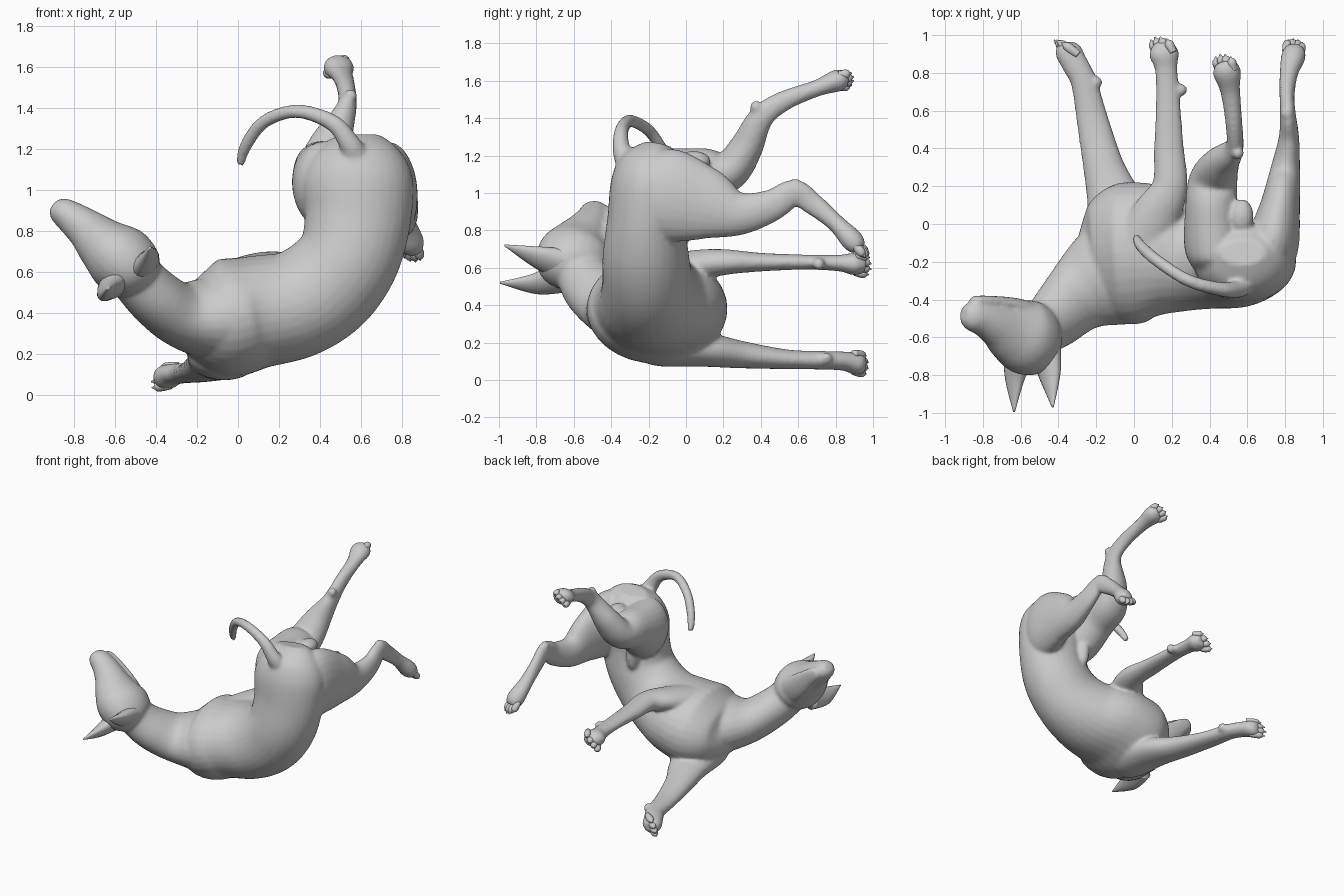
import bpy, bmesh, math
from mathutils import Vector

X, Y, Z = Vector((1, 0, 0)), Vector((0, 1, 0)), Vector((0, 0, 1))


def catmull(rows, steps=6):
    """Smoothly resample rows of numbers."""
    out, n = [], len(rows)
    for i in range(n - 1):
        p0, p1, p2, p3 = rows[max(i - 1, 0)], rows[i], rows[i + 1], rows[min(i + 2, n - 1)]
        for s in range(steps):
            t = s / steps
            out.append([0.5 * (2 * b + (c - a) * t + (2 * a - 5 * b + 4 * c - d) * t * t
                               + (3 * b - a - 3 * c + d) * t ** 3)
                        for a, b, c, d in zip(p0, p1, p2, p3)])
    return out + [list(rows[-1])]


def loft(bm, rows, hint, sides=24):
    """Loft ellipses: x, y, z, radius along hint, radius across it."""
    rows = catmull(rows)
    pts = [Vector(r[:3]) for r in rows]
    rings = []
    for i, r in enumerate(rows):
        t = (pts[min(i + 1, len(pts) - 1)] - pts[max(i - 1, 0)]).normalized()
        a = (hint - t * hint.dot(t)).normalized()
        b = t.cross(a)
        rings.append([bm.verts.new(pts[i] + a * (max(r[3], .004) * math.cos(k * math.tau / sides))
                                   + b * (max(r[4], .004) * math.sin(k * math.tau / sides)))
                      for k in range(sides)])
    faces = [bm.faces.new(rings[0]), bm.faces.new(rings[-1])]
    for p, q in zip(rings, rings[1:]):
        for k in range(sides):
            j = (k + 1) % sides
            faces.append(bm.faces.new((p[k], p[j], q[j], q[k])))
    bmesh.ops.recalc_face_normals(bm, faces=faces)


def blob(bm, centre, radii):
    vs = bmesh.ops.create_uvsphere(bm, u_segments=16, v_segments=10, radius=1)["verts"]
    for v in vs:
        v.co = Vector(centre) + Vector(c * r for c, r in zip(v.co, radii))


def toes(name, start, end, forward):
    """Four toes with claws, spread between two points."""
    bm = bmesh.new()
    s, e, f = Vector(start), Vector(end), Vector(forward)
    for k in range(4):
        p = s.lerp(e, k / 3) + f * (0.02 if k in (1, 2) else 0)
        loft(bm, [(*(p - f * .06), .02, .02), (*p, .024, .026), (*(p + f * .03), .02, .02),
                  (*(p + f * .045), .008, .008), (*(p + f * .06), .004, .004)],
             (e - s).normalized(), 12)
    finish(name, bm)


def finish(name, bm, fuse=False):
    me = bpy.data.meshes.new(name)
    bm.to_mesh(me)
    bm.free()
    ob = bpy.data.objects.new(name, me)
    bpy.context.collection.objects.link(ob)
    for p in me.polygons:
        p.use_smooth = True
    if fuse:
        m = ob.modifiers.new("fuse", "REMESH")
        m.mode, m.voxel_size, m.use_smooth_shade = "VOXEL", 0.012, True
        s = ob.modifiers.new("soften", "SMOOTH")
        s.factor, s.iterations = 0.5, 8
    return ob


# Body: torso, neck, head, legs and tail fused into one skin
body = bmesh.new()
# torso
loft(body, [(-.29, -.17, .38, .12, .07), (-.23, -.17, .37, .27, .18), (-.08, -.16, .37, .37, .285),
            (.1, -.15, .405, .36, .275), (.28, -.18, .44, .29, .265), (.43, -.205, .53, .245, .26),
            (.54, -.215, .67, .23, .25), (.585, -.21, .86, .21, .26), (.585, -.19, 1.05, .21, .27),
            (.58, -.165, 1.18, .17, .21), (.575, -.15, 1.26, .07, .12)], Y, 32)
# neck
loft(body, [(.08, -.2, .39, .2, .15), (-.04, -.24, .38, .29, .22), (-.17, -.3, .375, .265, .195),
            (-.3, -.385, .40, .2, .155), (-.42, -.5, .49, .165, .14), (-.52, -.58, .6, .13, .13)], Y)
# head and muzzle
loft(body, [(-.43, -.6, .54, .06, .06), (-.48, -.605, .585, .17, .14), (-.57, -.6, .66, .2, .17),
            (-.66, -.565, .735, .165, .135), (-.73, -.53, .8, .12, .105), (-.8, -.5, .855, .095, .085),
            (-.87, -.485, .905, .075, .065), (-.9, -.48, .93, .04, .035)], Y)
# lower jaw
loft(body, [(-.52, -.47, .62, .05, .09), (-.64, -.435, .72, .045, .09), (-.76, -.41, .83, .03, .065),
            (-.84, -.405, .895, .025, .045), (-.86, -.405, .91, .01, .02)], Y)
# lower front leg
loft(body, [(-.04, -.3, .22, .1, .08), (-.06, -.15, .2, .18, .125), (-.1, .1, .165, .15, .095),
            (-.16, .3, .135, .11, .073), (-.22, .55, .11, .085, .052), (-.265, .75, .105, .07, .05),
            (-.315, .85, .1, .07, .052), (-.35, .92, .085, .07, .06), (-.36, .96, .08, .04, .04)], X)
# upper front leg
loft(body, [(-.0, -.25, .52, .12, .1), (.05, -.12, .56, .16, .11), (.12, .05, .61, .13, .085),
            (.19, .2, .63, .095, .07), (.185, .4, .63, .08, .05), (.18, .65, .63, .065, .04),
            (.17, .82, .625, .06, .045), (.16, .9, .62, .08, .06), (.155, .96, .61, .05, .04)], X)
# raised hind leg
loft(body, [(.46, -.26, 1.0, .1, .12), (.43, -.13, 1.02, .16, .22), (.41, .08, 1.09, .14, .155),
            (.42, .23, 1.12, .13, .11), (.46, .32, 1.24, .1, .09), (.53, .4, 1.4, .05, .068),
            (.53, .52, 1.49, .045, .055), (.51, .7, 1.56, .053, .045), (.49, .81, 1.6, .075, .06),
            (.475, .86, 1.6, .045, .04)], X)
# lower hind leg
loft(body, [(.68, -.28, 1.0, .1, .14), (.73, -.12, .99, .14, .25), (.775, .1, .94, .105, .2),
            (.8, .28, .89, .08, .12), (.82, .45, .93, .055, .088), (.815, .58, 1.0, .042, .072),
            (.81, .68, .94, .04, .06), (.82, .8, .84, .05, .048), (.845, .89, .745, .065, .06),
            (.855, .93, .7, .045, .04)], X)
# hock points, dewclaws, groin
for c, d in (((.55, .375, 1.46), .034), ((.81, .585, 1.045), .034),
             ((-.2, .75, .115), .034), ((.25, .71, .62), .034)):
    blob(body, c, (d, d, d))
blob(body, (.57, .04, 1.17), (.065, .095, .055))
blob(body, (.47, -.02, .85), (.05, .06, .14))
# tail
loft(body, [(.6, -.27, 1.06, .05, .08), (.575, -.32, 1.16, .055, .065), (.54, -.345, 1.235, .048, .052),
            (.46, -.345, 1.33, .038, .042), (.29, -.3, 1.385, .034, .034), (.13, -.2, 1.335, .033, .033),
            (.04, -.12, 1.22, .031, .031), (.01, -.07, 1.125, .022, .022)], Y, 16)
finish("dog_body", body, True)

# Toes
toes("toes_lower_front", (-.375, .93, .04), (-.34, .93, .135), (-.75, .55, -.1))
toes("toes_upper_front", (.105, .94, .57), (.19, .945, .66), (-.3, .6, -.1))
toes("toes_raised_hind", (.44, .85, 1.57), (.52, .85, 1.635), (-.15, .6, .1))
toes("toes_lower_hind", (.81, .945, .7), (.885, .93, .69), (.1, .5, -.55))

# Ears: flattened cones
for side, base, mid, tip in (("left", (-.47, -.66, .62), (-.445, -.8, .66), (-.43, -.97, .72)),
                             ("right", (-.6, -.66, .55), (-.63, -.8, .515), (-.635, -.995, .52))):
    ear = bmesh.new()
    loft(ear, [(*base, .1, .07), (*mid, .07, .042), (*tip, .005, .005)], Vector((.7, 0, .7)), 16)
    finish("ear_" + side, ear)
